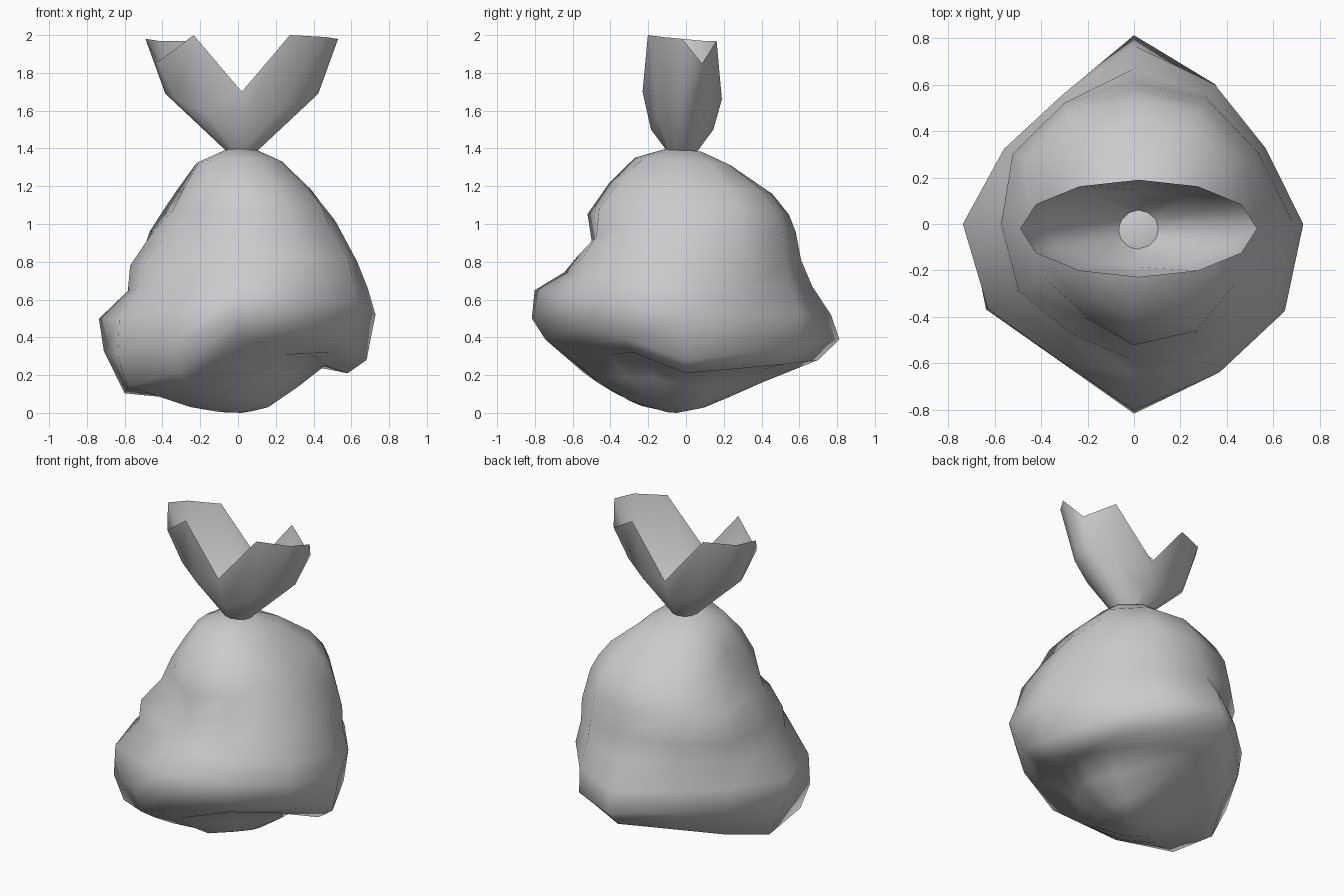
import bpy, bmesh
from math import sin, cos, radians, exp

if "Cube" in bpy.data.objects:
    bpy.data.objects.remove(bpy.data.objects["Cube"])

N = 12  # segments around


def loft(name, rings, pole=None, cap=False):
    bm = bmesh.new()
    vs = [[bm.verts.new(p) for p in r] for r in rings]
    for a, b in zip(vs, vs[1:]):
        for i in range(N):
            k = (i + 1) % N
            bm.faces.new((a[i], a[k], b[k], b[i]))
    if pole:
        p = bm.verts.new(pole)
        for i in range(N):
            bm.faces.new((p, vs[0][(i + 1) % N], vs[0][i]))
    if cap:
        bm.faces.new(vs[-1])
    for f in bm.faces:
        f.smooth = True
    me = bpy.data.meshes.new(name)
    bm.to_mesh(me)
    bm.free()
    ob = bpy.data.objects.new(name, me)
    bpy.context.collection.objects.link(ob)
    return ob


# Lumpy bag: (radius, height) outlines on the right, back, left and front
right = [(.08, .01), (.16, .03), (.32, .14), (.46, .25), (.58, .21), (.68, .28), (.725, .52),
         (.68, .66), (.62, .80), (.50, 1.02), (.43, 1.11), (.36, 1.2), (.23, 1.33), (.10, 1.39)]
back = [(.10, .03), (.22, .08), (.40, .16), (.55, .22), (.70, .28), (.81, .39), (.76, .52),
        (.65, .67), (.58, .81), (.55, .96), (.52, 1.05), (.44, 1.16), (.23, 1.31), (.06, 1.38)]
left = [(.08, .03), (.25, .05), (.40, .09), (.50, .10), (.59, .11), (.70, .34), (.73, .51),
        (.57, .65), (.55, .78), (.43, .96), (.34, 1.09), (.28, 1.2), (.22, 1.32), (.06, 1.39)]
front = [(.10, .00), (.30, .07), (.47, .18), (.60, .29), (.74, .40), (.81, .51), (.785, .65),
         (.62, .74), (.56, .81), (.47, .87), (.51, 1.05), (.40, 1.22), (.27, 1.35), (.10, 1.40)]
sides = [right, back, left, front]
# flattening of the diagonals around the lower bulge
flat = [1, .86, .90, 1, .81, .84, 1, .95, .84, 1, .90, .96]
# bulges between the outlines: angle, height, spread in height, outward, upward
bulges = [(45, .95, .25, .11, 0), (135, .87, .2, .15, 0), (315, .86, .22, .12, .02),
          (222, .22, .15, .08, 0), (225, .38, .2, 0, -.12), (230, .78, .13, .06, .03),
          (322, .28, .13, -.05, .05)]

rings = []
for j in range(len(right)):
    fade = min(1, max(0, (11 - j) / 4))
    ring = []
    for i in range(N):
        q, t = i // 3, (i % 3) / 3
        (r0, z0), (r1, z1) = sides[q][j], sides[(q + 1) % 4][j]
        r = (r0 + (r1 - r0) * t) * (1 + (flat[i] - 1) * fade)
        h = z = z0 + (z1 - z0) * t
        for ang, bz, spread, out, up in bulges:
            w = exp(-.5 * ((30 * i - ang) / 22) ** 2 - .5 * ((h - bz) / spread) ** 2)
            r += out * w
            z += up * w
        a = radians(30 * i)
        ring.append((r * cos(a), r * sin(a), max(z, .004)))
    rings.append(ring)
loft("sack_body", rings, pole=(.02, -.05, 0), cap=True)


# Open flared cloth above the knot, with an uneven rim
def oval(rx, ry, heights):
    return [(.02 + rx * cos(radians(30 * i)), -.02 + ry * sin(radians(30 * i)), heights[i])
            for i in range(N)]


rim = [1.98, 1.85, 1.97, 1.66, 1.97, 1.97, 1.98, 1.86, 2.0, 1.70, 2.0, 1.99]
mid = [1.5 + .19 * abs(cos(radians(30 * i))) for i in range(N)]
loft("sack_top", [oval(.08, .08, [1.385] * N), oval(.405, .165, mid), oval(.51, .21, rim)])
